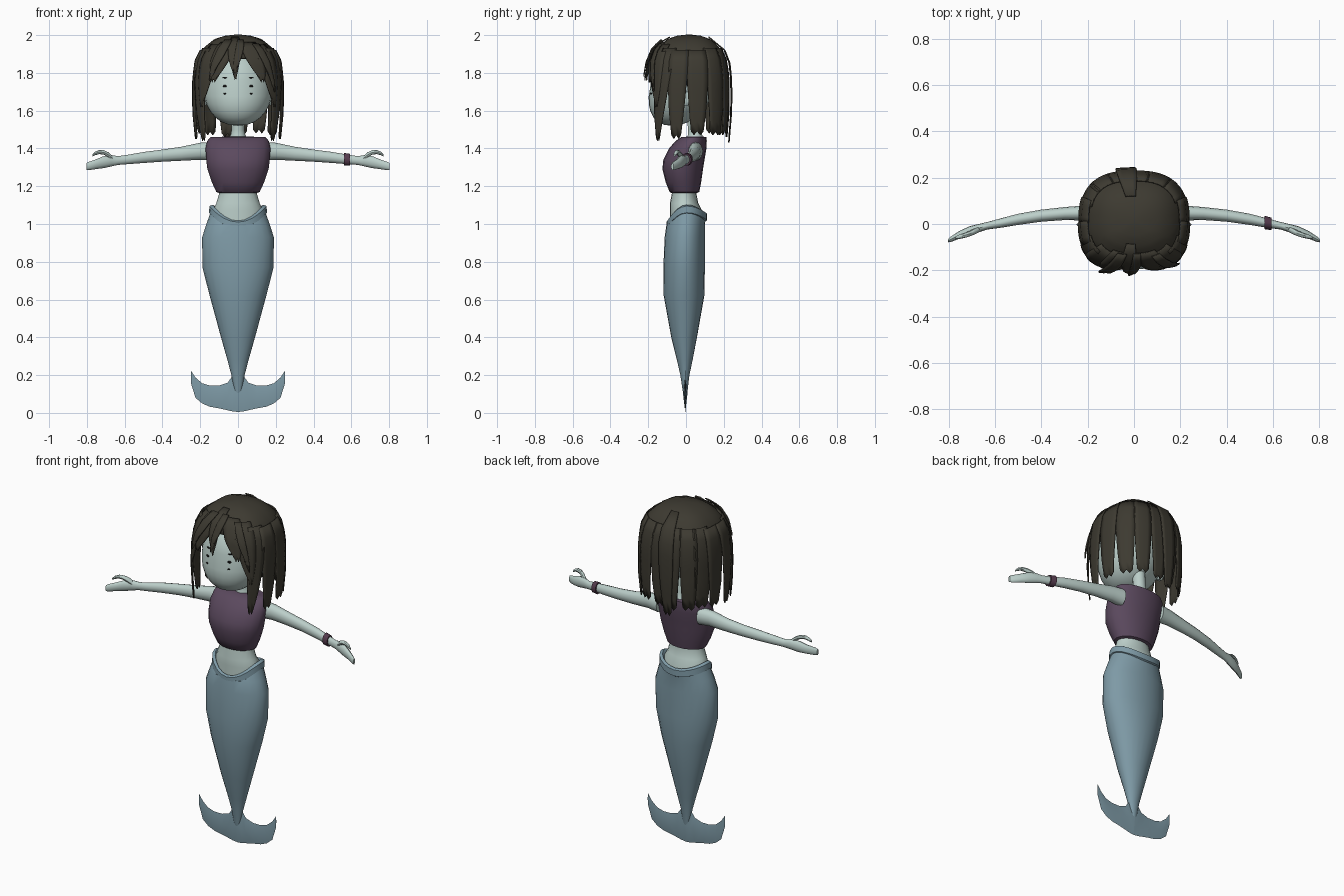
import bpy, bmesh, math
from math import sin, cos, pi, radians

if "Cube" in bpy.data.objects:
    bpy.data.objects.remove(bpy.data.objects["Cube"])


def material(name, r, g, b):
    m = bpy.data.materials.new(name)
    lin = [((c / 255 + 0.055) / 1.055) ** 2.4 for c in (r, g, b)]
    m.diffuse_color = (*lin, 1)
    m.use_nodes = True
    m.node_tree.nodes["Principled BSDF"].inputs["Base Color"].default_value = m.diffuse_color
    return m


SKIN = material("pale skin", 188, 207, 202)
HAIR = material("dark hair", 61, 58, 49)
TOP = material("purple cloth", 91, 73, 94)
TAIL = material("blue grey tail", 126, 154, 166)
BAND = material("bracelet plum", 84, 58, 76)
DARK = material("eye black", 25, 25, 25)


def build(name, verts, faces, mat, angle=40, thick=0):
    me = bpy.data.meshes.new(name)
    me.from_pydata(verts, [], faces)
    bm = bmesh.new()
    bm.from_mesh(me)
    bmesh.ops.remove_doubles(bm, verts=bm.verts, dist=1e-5)
    bmesh.ops.recalc_face_normals(bm, faces=bm.faces)
    bm.to_mesh(me)
    bm.free()
    me.materials.append(mat)
    me.shade_smooth()
    me.set_sharp_from_angle(angle=radians(angle))
    ob = bpy.data.objects.new(name, me)
    bpy.context.collection.objects.link(ob)
    if thick:
        s = ob.modifiers.new("thickness", "SOLIDIFY")
        s.thickness, s.offset = thick, 0
    return ob


def skin_rings(name, rings, mat, caps=True, closed=True, **kw):
    """Join equal-length rings of points into a surface."""
    n = len(rings[0])
    verts = [p for r in rings for p in r]
    faces = [(i * n + j, i * n + (j + 1) % n, (i + 1) * n + (j + 1) % n, (i + 1) * n + j)
             for i in range(len(rings) - 1) for j in range(n if closed else n - 1)]
    if caps and closed:
        faces += [tuple(range(n)), tuple(range((len(rings) - 1) * n, len(rings) * n))]
    return build(name, verts, faces, mat, **kw)


def upright(rows, n=20):
    """Rows of (z, half width, front y, back y) -> horizontal ellipses."""
    return [[(w * cos(2 * pi * k / n), (f + b) / 2 + (b - f) / 2 * sin(2 * pi * k / n), z)
             for k in range(n)] for z, w, f, b in rows]


def sideways(rows, side, n=12):
    """Rows of (x, y, z, radius y, radius z) -> rings across the arm."""
    return [[(side * x, y + ry * cos(2 * pi * k / n), z + rz * sin(2 * pi * k / n))
             for k in range(n)] for x, y, z, ry, rz in rows]


# Tail, its upper edge dipping at front and back
def dip(a):
    s = sin(a)
    return 1.09 - (0.085 * s * s if s < 0 else 0.04 * s * s)


N = 24
tail = upright([(0.08, .012, -.012, .004), (0.2, .035, -.03, .018), (0.28, .056, -.048, .035),
                (0.4, .09, -.078, .058), (0.62, .15, -.118, .097), (0.77, .188, -.12, .1),
                (0.93, .19, -.113, .1), (1.0, .167, -.103, .1)], N)
rim = upright([(1.08, .143, -.098, .105)], N)[0]
tail.append([(x, y, dip(2 * pi * k / N) - .02) for k, (x, y, z) in enumerate(rim)])
skin_rings("tail", tail, TAIL)

# Folded rim around the hips
fold = []
for sc, dz in ((.99, -.035), (1.07, -.03), (1.06, .005), (.94, .012), (.85, -.01)):
    fold.append([(x * sc, y * sc, dip(2 * pi * k / N) + dz) for k, (x, y, z) in enumerate(rim)])
skin_rings("tail_rim", fold, TAIL, caps=False)

# Tail fluke: lens-shaped sections from the centre to each tip
fluke = [(0, .2, .005, .012), (.03, .195, .008, .011), (.055, .16, .014, .01), (.1, .145, .024, .009),
         (.15, .145, .033, .007), (.19, .157, .05, .006), (.225, .187, .08, .004), (.25, .225, .16, .001)]
for side, label in ((1, "right"), (-1, "left")):
    skin_rings("fluke_" + label, [[(side * x, -.004, t), (side * x, -.004 - h, t * .5 + b * .5),
               (side * x, -.004, b), (side * x, -.004 + h, t * .5 + b * .5)] for x, t, b, h in fluke],
               TAIL, angle=60)

# Torso
skin_rings("waist", upright([(0.97, .13, -.085, .085), (1.07, .135, -.085, .085), (1.11, .115, -.085, .065),
                             (1.16, .1, -.075, .055), (1.22, .1, -.075, .055)]), SKIN)
skin_rings("crop_top", upright([(1.165, .102, -.078, .06), (1.17, .115, -.087, .07), (1.22, .138, -.107, .08),
                                (1.29, .162, -.125, .09), (1.34, .168, -.12, .098), (1.40, .172, -.09, .108),
                                (1.44, .163, -.055, .11), (1.46, .145, -.025, .108), (1.463, .05, .015, .09)]), TOP)
skin_rings("neck", upright([(1.44, .055, 0, .1), (1.475, .038, .01, .085), (1.5, .034, .01, .08),
                            (1.62, .034, 0, .07)], 14), SKIN)

# Arms, hands and thumbs
arm = [(.13, .05, 1.385, .04, .05), (.2, .048, 1.385, .033, .045), (.3, .045, 1.372, .028, .037),
       (.4, .036, 1.362, .026, .032), (.5, .02, 1.352, .024, .029), (.58, .003, 1.342, .02, .025),
       (.635, -.008, 1.336, .016, .023), (.67, -.018, 1.335, .018, .03), (.71, -.03, 1.328, .02, .032),
       (.75, -.045, 1.317, .017, .026), (.79, -.066, 1.307, .012, .022), (.803, -.072, 1.304, .007, .018)]
thumb = [(.655, -.015, 1.34, .012, .012), (.685, -.03, 1.365, .014, .014), (.71, -.042, 1.379, .012, .012),
         (.735, -.05, 1.381, .011, .011), (.757, -.056, 1.373, .009, .009), (.77, -.06, 1.363, .005, .006)]
for side, label in ((1, "right"), (-1, "left")):
    skin_rings("arm_" + label, sideways(arm, side), SKIN)
    skin_rings("thumb_" + label, sideways(thumb, side, 8), SKIN)
skin_rings("bracelet", sideways([(.562, .007, 1.343, .022, .028), (.562, .007, 1.343, .029, .034),
                                 (.594, 0, 1.34, .027, .032), (.594, 0, 1.34, .02, .026)], 1, 14), BAND)

# Head: a ball whose chin slides forward
head = []
for i in range(15):
    a = pi * i / 14
    z, r = 1.72 - .2 * cos(a), sin(a) ** .9
    slide = -.05 * max(0, 1 - (z - 1.52) / .2)
    head.append((z, .183 * r + .0005, -.025 + slide - .165 * r, -.025 + slide + .175 * r))
skin_rings("head", upright(head, 28), SKIN)
for side, label in ((1, "right"), (-1, "left")):
    skin_rings("ear_" + label, sideways([(.15, -.01, 1.66, .02, .03), (.185, 0, 1.665, .026, .04),
                                         (.195, .005, 1.67, .018, .03)], side, 10), SKIN)
    # Small eye marks set against the face
    for x, z, w, h in ((.07, 1.775, .012, .004), (.07, 1.73, .01, .006), (.07, 1.69, .007, .004)):
        d = math.sqrt(max(0, 1 - ((z - 1.72) / .2) ** 2)) ** .9
        slide = -.05 * max(0, 1 - (z - 1.52) / .2)
        y = -.025 + slide - (.165 * d) * math.sqrt(1 - (x / (.183 * d)) ** 2) - .002
        ring = [(side * x + w * cos(k * pi / 4), y + side * .37 * w * cos(k * pi / 4), z + h * sin(k * pi / 4))
                for k in range(8)]
        build("eye_mark_" + label, ring, [tuple(range(8))], DARK, thick=.004)

# Hair surface: height sets the radius, the plan is a rounded square
PROFILE = [(2.0, 0), (1.993, .3), (1.975, .55), (1.93, .8), (1.86, .95), (1.76, 1.0), (1.6, 1.0), (1.4, .92)]


def hair_point(az, z, off=0):
    for (z1, r1), (z2, r2) in zip(PROFILE, PROFILE[1:]):
        if z >= z2 - 1e-6:
            break
    r = r1 + (r2 - r1) * (z1 - z) / (z1 - z2)
    c, s = cos(radians(az)), sin(radians(az))
    k = (abs(c) ** 2.6 + abs(s) ** 2.6) ** (-1 / 2.6)
    return ((.225 * r + off) * c * k, .015 + (.205 * r + off) * s * k, z + off * (1 - r) * .4)


def cap_edge(az):
    front = max(0, cos(radians(az + 90)))
    return 1.72 + .155 * min(1, front * 1.5)


M = 40
skin_rings("hair_cap", [[hair_point(360 * k / M, 2 - (2 - cap_edge(360 * k / M)) * s) for k in range(M)]
                        for s in (0, .025, .06, .1, .18, .28, .42, .58, .78, 1)], HAIR, caps=False, thick=.008)


def lock(name, az, width, z0, z1, drift=0, taper=.6, off=.008, flare=0):
    """A tapering strip of hair lying on the hair surface."""
    rows = []
    for i in range(9):
        t = i / 8
        w = width * (1 - taper * t ** 2)
        rows.append([hair_point(az + drift * t + w * (j / 4 - .5), z0 + (z1 - z0) * t - .02 * t * (j % 2),
                                off + flare * t) for j in range(5)])
    skin_rings(name, rows, HAIR, closed=False, thick=.006)


# Back locks
for az, w, z1, d in ((38, 27, 1.49, 2), (62, 24, 1.50, 0), (84, 24, 1.49, 2),
                     (106, 24, 1.48, -2), (128, 24, 1.49, 0), (148, 26, 1.5, -2)):
    lock("back_lock", az, w, 1.93, z1, d, .35)
lock("back_top_lock", 97, 22, 1.985, 1.45, 3, .5, .022)
# Side and face-framing locks, mirrored
for m in (1, -1):
    def az(a):
        return a if m > 0 else 180 - a
    lock("side_lock", az(12), 30, 1.92, 1.49, 0, .4, .012)
    lock("side_lock_front", az(-14), 27, 1.92, 1.47, m * -4, .5, .015)
    lock("face_lock", az(-33), 24, 1.93, 1.46, m * -11, .75, .012, .012)
    lock("fringe_outer", az(-52), 28, 1.95, 1.64, m * 8, .85, .012, .01)
    lock("fringe_inner", az(-72), 30, 1.96, 1.77, m * 12, .8, .012, .008)
# Centre fringe and loose front strands
lock("fringe_centre", -97, 20, 1.985, 1.78, 4, .9, .018, .01)
lock("fringe_wisp", -85, 12, 1.97, 1.80, -10, .9, .025, .01)
lock("fringe_stray", -108, 14, 1.97, 1.78, -14, .9, .03, .012)
lock("fringe_stray", -60, 11, 1.95, 1.72, 14, .9, .022, .012)
